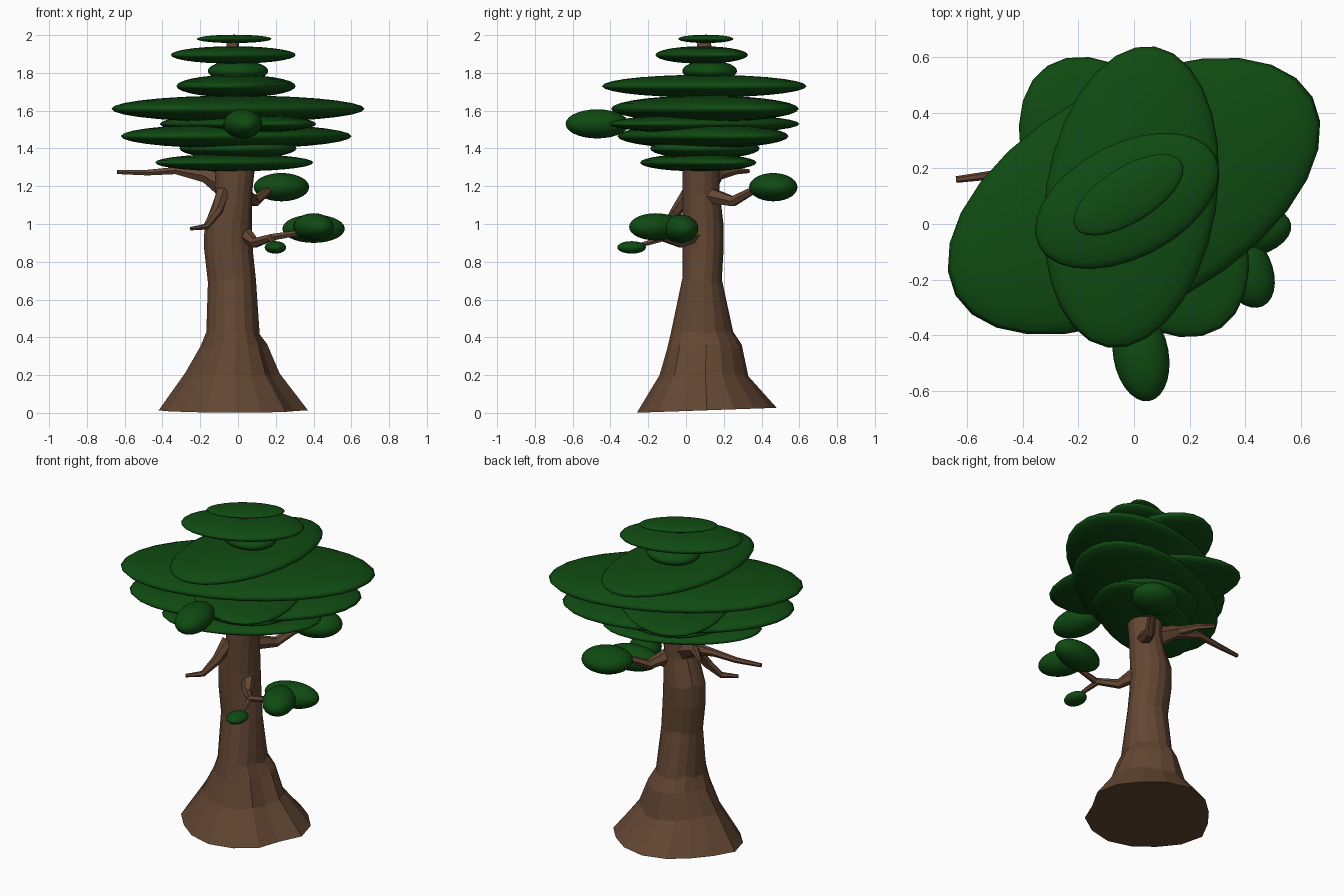
import bpy, bmesh, math, random
from mathutils import Vector, Matrix

random.seed(4)


def material(name, rgb):
    m = bpy.data.materials.new(name)
    m.diffuse_color = (*rgb, 1)
    return m


BARK = material("brown bark", (0.125, 0.062, 0.033))
LEAF = material("dark green leaves", (0.005, 0.07, 0.006))


def finish(bm, name, mat):
    bmesh.ops.recalc_face_normals(bm, faces=bm.faces)
    me = bpy.data.meshes.new(name)
    bm.to_mesh(me)
    bm.free()
    me.materials.append(mat)
    ob = bpy.data.objects.new(name, me)
    bpy.context.collection.objects.link(ob)
    return ob


def skin(bm, rings):
    """Join rings of points into a closed tube."""
    vr = [[bm.verts.new(p) for p in r] for r in rings]
    n = len(vr[0])
    for a, b in zip(vr, vr[1:]):
        for i in range(n):
            j = (i + 1) % n
            bm.faces.new((a[i], a[j], b[j], b[i]))
    bm.faces.new(vr[0])
    bm.faces.new(vr[-1])


# Trunk: z, x min, x max, y min, y max, root ridge depth
LEVELS = [
    (0.02, -0.42, 0.37, -0.26, 0.48, 0.12),
    (0.20, -0.28, 0.22, -0.14, 0.33, 0.12),
    (0.35, -0.20, 0.155, -0.10, 0.295, 0.09),
    (0.43, -0.168, 0.115, -0.08, 0.25, 0.06),
    (0.70, -0.16, 0.095, -0.02, 0.19, 0.03),
    (0.87, -0.18, 0.08, -0.02, 0.20, 0.03),
    (1.00, -0.18, 0.075, -0.02, 0.20, 0.03),
    (1.16, -0.12, 0.075, -0.02, 0.18, 0.02),
    (1.30, -0.12, 0.09, -0.02, 0.18, 0.02),
    (1.60, -0.09, 0.06, 0.02, 0.17, 0.0),
    (1.97, -0.06, 0.00, 0.06, 0.13, 0.0),
]
SIDES = 16
ridge = [random.random() for _ in range(SIDES)]
rings = []
for z, x0, x1, y0, y1, depth in LEVELS:
    ring = []
    for i in range(SIDES):
        t = math.tau * i / SIDES + 0.15 * z
        k = 1 - depth * (ridge[i] if i % 4 else 0)
        x = (x0 + x1) / 2 + (x1 - x0) / 2 * k * math.cos(t)
        y = (y0 + y1) / 2 + (y1 - y0) / 2 * k * math.sin(t)
        dz = 0.035 * y if z < 0.1 else random.uniform(-0.015, 0.015)
        if z < 0.1:
            dz = max(dz, -0.01) - 0.01
        ring.append((x, y, z + dz))
    rings.append(ring)
bm = bmesh.new()
skin(bm, rings)
finish(bm, "trunk", BARK)


# Branches: tapering six-sided tubes through points (x, y, z, radius)
def branch(name, pts):
    P = [Vector(p[:3]) for p in pts]
    rings = []
    for i, p in enumerate(P):
        d = P[min(i + 1, len(P) - 1)] - P[max(i - 1, 0)]
        q = d.to_track_quat('Z', 'Y')
        r = pts[i][3]
        rings.append([p + q @ Vector((r * math.cos(k * math.tau / 6), r * math.sin(k * math.tau / 6), 0))
                      for k in range(6)])
    bm = bmesh.new()
    skin(bm, rings)
    finish(bm, name, BARK)


branch("left_branch", [(-0.06, 0.10, 1.20, 0.07), (-0.17, 0.16, 1.255, 0.04), (-0.33, 0.19, 1.283, 0.022),
                       (-0.48, 0.18, 1.272, 0.017), (-0.64, 0.16, 1.275, 0.012)])
branch("left_branch_fork", [(-0.18, 0.17, 1.26, 0.03), (-0.26, 0.26, 1.28, 0.02), (-0.33, 0.33, 1.28, 0.012)])
branch("low_left_branch", [(-0.08, 0.02, 1.17, 0.04), (-0.11, -0.05, 1.07, 0.03),
                           (-0.17, -0.11, 0.985, 0.018), (-0.25, -0.17, 0.975, 0.01)])
branch("right_branch", [(0.03, 0.06, 0.95, 0.045), (0.09, -0.03, 0.90, 0.028),
                        (0.18, -0.13, 0.93, 0.02), (0.36, -0.11, 0.96, 0.015)])
branch("right_branch_fork", [(0.17, -0.12, 0.925, 0.018), (0.19, -0.20, 0.90, 0.014), (0.20, -0.28, 0.88, 0.01)])
branch("back_branch", [(0.03, 0.13, 1.15, 0.045), (0.09, 0.25, 1.12, 0.03),
                       (0.15, 0.34, 1.17, 0.022), (0.21, 0.43, 1.19, 0.015)])
branch("front_branch", [(-0.01, 0.08, 1.42, 0.05), (0.01, -0.15, 1.50, 0.03), (0.02, -0.40, 1.53, 0.015)])


# Foliage: squashed spheres, centre, half sizes and turn in degrees
def foliage(name, c, half, turn=0):
    bm = bmesh.new()
    bmesh.ops.create_uvsphere(bm, u_segments=28, v_segments=14, radius=1)
    bm.transform(Matrix.Translation(c) @ Matrix.Rotation(math.radians(turn), 4, 'Z')
                 @ Matrix.Diagonal((*half, 1)))
    for f in bm.faces:
        f.smooth = True
    finish(bm, name, LEAF)


CANOPY = [
    ((-0.02, 0.065, 1.325), (0.46, 0.245, 0.046), 29),
    ((0.00, 0.10, 1.40), (0.31, 0.29, 0.055), 0),
    ((-0.01, 0.09, 1.465), (0.67, 0.365, 0.065), 29),
    ((0.00, 0.097, 1.53), (0.566, 0.327, 0.05), 123.5),
    ((0.00, 0.10, 1.61), (0.735, 0.40, 0.07), 29),
    ((-0.01, 0.097, 1.73), (0.548, 0.308, 0.06), 81),
    ((0.00, 0.125, 1.81), (0.16, 0.145, 0.055), 0),
    ((-0.025, 0.083, 1.895), (0.357, 0.206, 0.046), 27),
    ((-0.02, 0.105, 1.98), (0.225, 0.10, 0.022), 32),
]
for i, (c, h, t) in enumerate(CANOPY):
    foliage(f"canopy_layer_{i + 1}", c, h, t)

CLUMPS = [
    ("front_clump", (0.025, -0.47, 1.53), (0.17, 0.10, 0.077), -80),
    ("back_clump", (0.23, 0.462, 1.195), (0.15, 0.125, 0.075), 20),
    ("right_clump", (0.40, -0.03, 0.975), (0.168, 0.093, 0.075), 10),
    ("right_clump_front", (0.40, -0.16, 0.985), (0.15, 0.095, 0.072), -65),
    ("small_clump", (0.198, -0.288, 0.876), (0.076, 0.057, 0.033), 90),
]
for name, c, h, t in CLUMPS:
    foliage(name, c, h, t)
